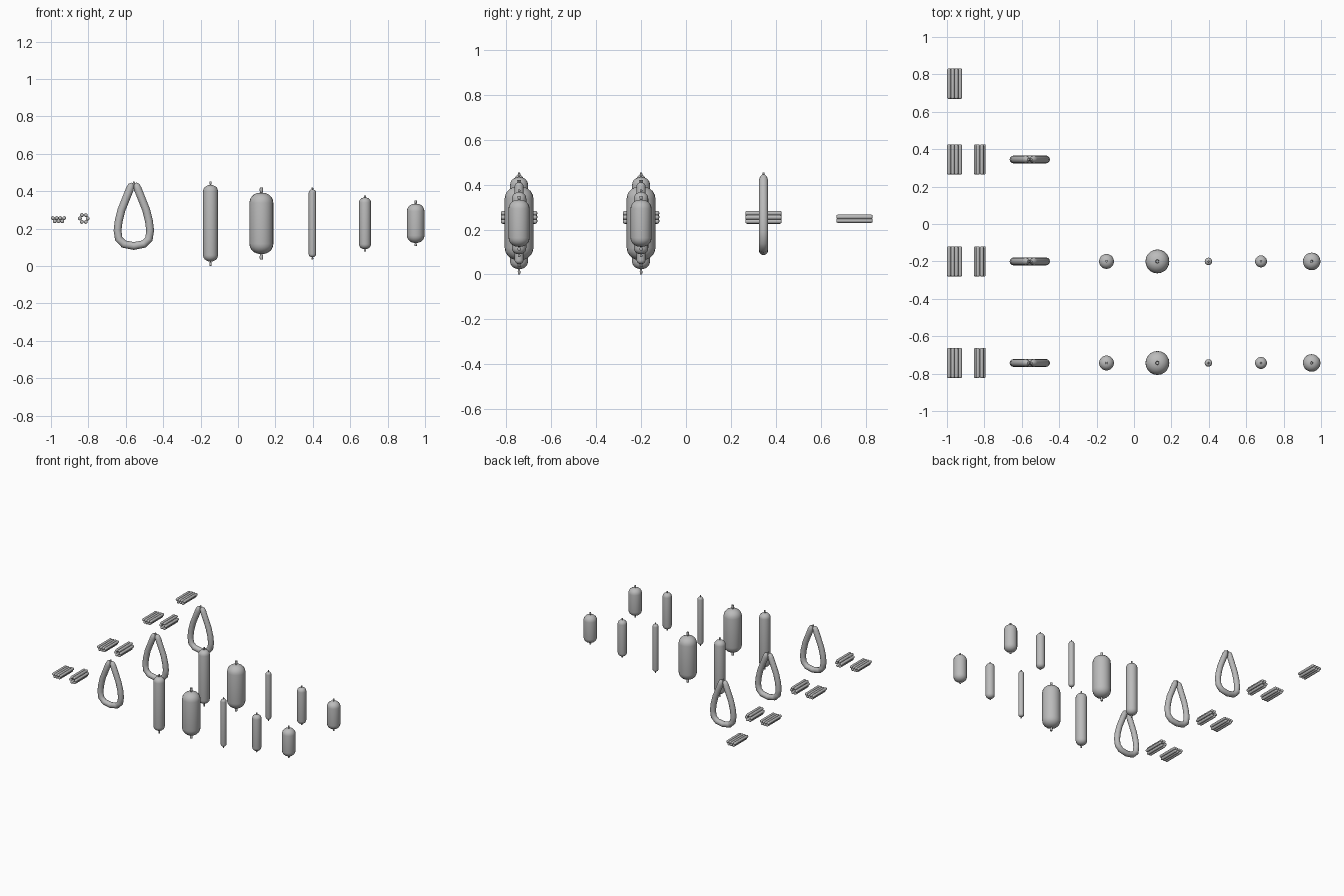
import bpy, bmesh, math
from mathutils import Vector

cube = bpy.data.objects.get("Cube")
if cube:
    bpy.data.objects.remove(cube)

casing = bpy.data.materials.new("casing_grey")
casing.use_nodes = True
colour = (0.5, 0.5, 0.5, 1)
casing.diffuse_color = colour
casing.node_tree.nodes["Principled BSDF"].inputs["Base Color"].default_value = colour


def lathe(bm, profile, centre=(0, 0, 0), along_y=False, sides=16):
    """Revolve (radius, height) pairs around z, or around y, and close the ends."""
    rings = []
    for r, h in profile:
        ring = []
        for i in range(sides):
            a = math.tau * i / sides
            p = Vector((r * math.cos(a), r * math.sin(a), h))
            if along_y:
                p = Vector((p.x, p.z, -p.y))
            ring.append(bm.verts.new(p + Vector(centre)))
        rings.append(ring)
    for low, high in zip(rings, rings[1:]):
        for i in range(sides):
            j = (i + 1) % sides
            bm.faces.new((low[i], low[j], high[j], high[i]))
    bm.faces.new(rings[0][::-1])
    bm.faces.new(rings[-1])


def dome(radius, height, flat, steps=5):
    """Rounded end profile from the wall inward: (radius, rise)."""
    out = []
    for k in range(steps + 1):
        a = math.pi / 2 * k / steps
        out.append((flat + (radius - flat) * math.cos(a), height * math.sin(a)))
    return out


def capsule(radius, bottom, top, cap, flat):
    end = dome(radius, cap, flat)
    lower = [(r, bottom + cap - h) for r, h in reversed(end)]
    return lower + [(r, top - cap + h) for r, h in end]


def finish(bm):
    bmesh.ops.recalc_face_normals(bm, faces=bm.faces)
    mesh = bpy.data.meshes.new("part")
    bm.to_mesh(mesh)
    bm.free()
    return mesh


def place(mesh, name, x, rows):
    """Put one copy of a part in each row."""
    mesh.materials.clear()
    mesh.materials.append(casing)
    mesh.name = name
    mesh.shade_smooth()
    mesh.set_sharp_from_angle(angle=math.radians(50))
    for row, y in rows.items():
        ob = bpy.data.objects.new(f"{name}_{row}_row", mesh)
        ob.location = (x, y, 0)
        bpy.context.collection.objects.link(ob)


front = {"front": -0.743, "middle": -0.2}
three = {**front, "back": 0.345}
four = {**three, "rear": 0.75}

# Hanging sausages with tied ends
# name: x, radius, body bottom, body top, tip bottom, tip top, tip radius
sausages = {
    "long_sausage": (-0.147, 0.04, 0.024, 0.433, 0.0, 0.452, 0.006),
    "fat_sausage": (0.125, 0.064, 0.064, 0.392, 0.036, 0.42, 0.01),
    "thin_sausage": (0.398, 0.02, 0.047, 0.409, 0.036, 0.42, 0.005),
    "medium_sausage": (0.679, 0.032, 0.09, 0.366, 0.078, 0.377, 0.006),
    "short_sausage": (0.95, 0.047, 0.123, 0.333, 0.107, 0.35, 0.007),
}
for name, (x, r, bottom, top, tip_low, tip_high, tip) in sausages.items():
    bm = bmesh.new()
    neck = tip * 0.6
    body = capsule(r, bottom, top, r * 0.85, neck)
    low_knot = [(tip * 0.8, tip_low), (tip, (tip_low + bottom) / 2)]
    high_knot = [(tip, (tip_high + top) / 2), (tip * 0.8, tip_high)]
    lathe(bm, low_knot + body + high_knot, sides=20)
    place(finish(bm), name, x, front)

# Ring sausage: one tapered tube bent into a drop, tied at the top
half = [(0.008, 0.443, 0.3), (0.014, 0.432, 0.8), (0.021, 0.412, 1),
        (0.042, 0.36, 1), (0.066, 0.3, 1), (0.081, 0.24, 1),
        (0.087, 0.19, 1), (0.081, 0.145, 1), (0.053, 0.117, 1)]
path = half + [(0, 0.107, 1)] + [(-x, z, s) for x, z, s in reversed(half)]
curve = bpy.data.curves.new("ring_path", "CURVE")
curve.dimensions = "3D"
curve.bevel_depth = 0.021
curve.bevel_resolution = 4
curve.use_fill_caps = True
spline = curve.splines.new("POLY")
spline.points.add(len(path) - 1)
for point, (x, z, s) in zip(spline.points, path):
    point.co = (x, 0, z, 1)
    point.radius = s
helper = bpy.data.objects.new("ring_helper", curve)
bpy.context.collection.objects.link(helper)
bpy.context.view_layer.update()
tube = bpy.data.meshes.new_from_object(
    helper.evaluated_get(bpy.context.evaluated_depsgraph_get()))
bpy.data.objects.remove(helper)
bm = bmesh.new()
bm.from_mesh(tube)
lathe(bm, [(0.008, 0.425), (0.006, 0.442), (0.004, 0.453)], sides=10)
place(finish(bm), "ring_sausage", -0.557, three)

# Small link shape shared by both bundles
link_radius = 0.0103
link = capsule(link_radius, -0.081, 0.081, 0.009, 0.003)

# Flat stack: four links resting on three
bm = bmesh.new()
for count, z in ((4, 0.256), (3, 0.2395)):
    for i in range(count):
        lathe(bm, link, ((i - (count - 1) / 2) * 0.02, 0, z), True, 12)
place(finish(bm), "stacked_links", -0.9595, four)

# Round bundle: six links around a hollow centre
bm = bmesh.new()
for i in range(6):
    a = math.tau * i / 6
    lathe(bm, link, (0.021 * math.cos(a), 0, 0.254 + 0.021 * math.sin(a)), True, 12)
place(finish(bm), "round_bundle", -0.824, three)
